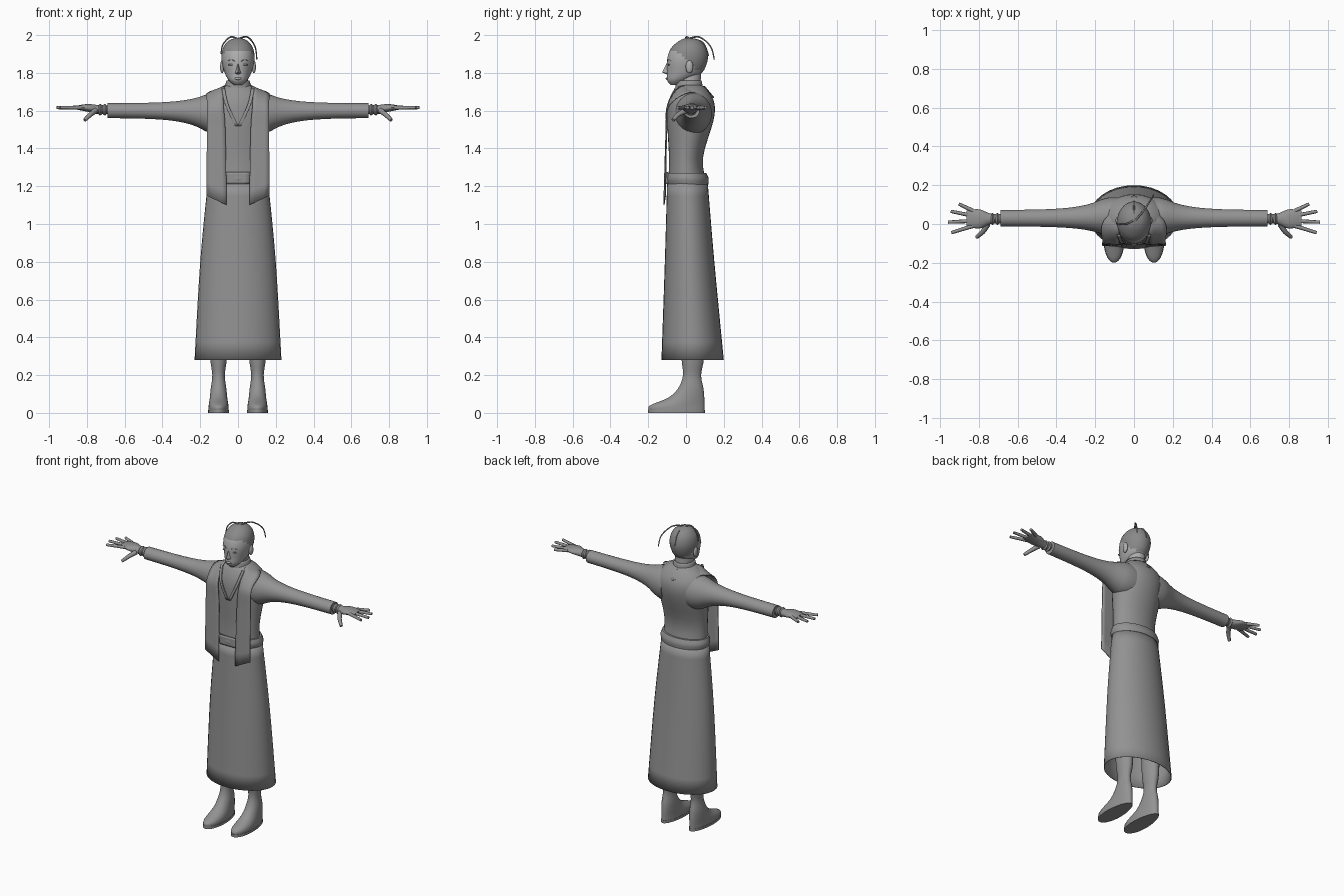
import bpy, bmesh
from math import sin, cos, exp, pi, radians
from mathutils import Matrix, Vector

cube = bpy.data.objects.get("Cube")
if cube:
    bpy.data.objects.remove(cube)


def material(name, value):
    mat = bpy.data.materials.new(name)
    mat.use_nodes = True
    colour = (value, value, value, 1)
    mat.diffuse_color = colour
    mat.node_tree.nodes["Principled BSDF"].inputs["Base Color"].default_value = colour
    return mat


cloth = material("grey cloth", 0.29)
skin = material("light grey skin", 0.42)
hair = material("dark grey hair", 0.25)
meshes = []


def smooth(rows, steps=4):
    """Resample rows of numbers along a curve that passes through each row."""
    rows = [Vector(row) for row in rows]
    result = []
    for i in range(len(rows) - 1):
        start, end = rows[i], rows[i + 1]
        before = rows[max(i - 1, 0)]
        after = rows[min(i + 2, len(rows) - 1)]
        for step in range(steps):
            t = step / steps
            bend_in = (end - before) / 2
            bend_out = (after - start) / 2
            turn = t * t * (3 - 2 * t)
            result.append(start * (1 - turn) + end * turn
                          + bend_in * t * (1 - t) ** 2 - bend_out * t * t * (1 - t))
    return result + [rows[-1]]


def finish(name, bm, mat, thickness=0.0):
    bmesh.ops.recalc_face_normals(bm, faces=bm.faces)
    mesh = bpy.data.meshes.new(name)
    bm.to_mesh(mesh)
    bm.free()
    mesh.materials.append(mat)
    obj = bpy.data.objects.new(name, mesh)
    bpy.context.collection.objects.link(obj)
    if thickness:
        obj.modifiers.new("thickness", "SOLIDIFY").thickness = thickness
    meshes.append(obj)
    return obj


def add_faces(bm, rows, closed):
    """Join neighbouring rows of vertices with quads."""
    for low, high in zip(rows, rows[1:]):
        for i in range(0 if closed else 1, len(low)):
            bm.faces.new((low[i - 1], low[i], high[i], high[i - 1]))


def loft(name, rings, mat=cloth, along_x=False, sides=32, cap=True, side=1, toe=0.0, thickness=0.0):
    """Skin ellipses given as (position, centre a, centre b, radius a, radius b)."""
    bm = bmesh.new()
    loops = []
    for position, centre_a, centre_b, radius_a, radius_b in rings:
        loop = []
        for i in range(sides):
            angle = 2 * pi * i / sides
            a = centre_a + radius_a * cos(angle) * (1 - toe * sin(angle))
            b = centre_b + radius_b * sin(angle)
            x, y, z = (position, a, b) if along_x else (a, b, position)
            loop.append(bm.verts.new((x * side, y, z)))
        loops.append(loop)
    add_faces(bm, loops, closed=True)
    if cap:
        bm.faces.new(loops[0])
        bm.faces.new(loops[-1])
    return finish(name, bm, mat, thickness)


def upright(name, rows, x=0.0, **options):
    """Loft upwards through rows of (height, front, back, half width)."""
    rings = [(z, x, (front + back) / 2, width, (back - front) / 2)
             for z, front, back, width in smooth(rows)]
    return loft(name, rings, **options)


def strip(name, inner, outer, side=1, thickness=0.006, columns=5):
    """Cloth strip between two edge paths."""
    bm = bmesh.new()
    rows = []
    for a, b in zip(smooth(inner), smooth(outer)):
        points = [a.lerp(b, i / (columns - 1)) for i in range(columns)]
        rows.append([bm.verts.new((p.x * side, p.y, p.z)) for p in points])
    add_faces(bm, rows, closed=False)
    return finish(name, bm, cloth, thickness)


def ball(name, centre, size, mat):
    bm = bmesh.new()
    place = Matrix.Translation(centre) @ Matrix.Diagonal((*size, 1))
    bmesh.ops.create_uvsphere(bm, u_segments=16, v_segments=10, radius=1, matrix=place)
    return finish(name, bm, mat)


def tube(name, points, radius, mat=cloth, tip=0.6, side=1):
    data = bpy.data.curves.new(name, "CURVE")
    data.dimensions = "3D"
    data.bevel_depth = radius
    data.bevel_resolution = 2
    data.use_fill_caps = True
    line = data.splines.new("POLY")
    path = smooth(points)
    line.points.add(len(path) - 1)
    for i, (point, place) in enumerate(zip(line.points, path)):
        point.co = (place.x * side, place.y, place.z, 1)
        point.radius = 1 + (tip - 1) * i / (len(path) - 1)
    data.materials.append(mat)
    bpy.context.collection.objects.link(bpy.data.objects.new(name, data))


# Skirt, belt and upper robe
upright("skirt", [(0.28, -0.13, 0.2, 0.23), (0.8, -0.112, 0.15, 0.2), (1.22, -0.1, 0.115, 0.16)],
        cap=False, thickness=0.004)
upright("belt", [(1.21, -0.1, 0.118, 0.16), (1.24, -0.107, 0.12, 0.166), (1.27, -0.1, 0.108, 0.157)])
strip("belt_plate", [(-0.065, -0.105, 1.213), (-0.065, -0.105, 1.274)],
      [(0.065, -0.105, 1.213), (0.065, -0.105, 1.274)], thickness=0.009)
upright("robe_top", [(1.2, -0.095, 0.11, 0.15), (1.35, -0.09, 0.09, 0.148), (1.55, -0.1, 0.146, 0.167),
                     (1.64, -0.093, 0.15, 0.167), (1.7, -0.07, 0.12, 0.13), (1.735, -0.045, 0.085, 0.07)])
upright("collar", [(1.7, -0.06, 0.095, 0.08), (1.76, -0.052, 0.082, 0.06)], cap=False, thickness=0.006)
upright("neck", [(1.69, -0.045, 0.075, 0.055), (1.81, -0.04, 0.08, 0.052)], mat=skin)

# Head, with the hair region chosen by the hairline
head = upright("head", [(1.735, -0.08, -0.04, 0.02), (1.76, -0.1, 0.015, 0.048), (1.8, -0.1, 0.085, 0.07),
                        (1.87, -0.1, 0.115, 0.087), (1.93, -0.08, 0.107, 0.08),
                        (1.97, -0.035, 0.075, 0.05), (1.985, 0, 0.03, 0.01)], mat=skin, sides=40)
head.data.materials.append(hair)
for face in head.data.polygons:
    hairline = 1.91 - 0.9 * max(0, face.center.y + 0.045)
    if face.center.z > hairline:
        face.material_index = 1

# Nose and lips
bm = bmesh.new()
bridge, tip, base = [bm.verts.new((0, y, z)) for y, z in ((-0.098, 1.86), (-0.126, 1.803), (-0.098, 1.79))]
for wing_x in (-0.017, 0.017):
    wing = bm.verts.new((wing_x, -0.095, 1.797))
    bm.faces.new((bridge, tip, wing))
    bm.faces.new((tip, base, wing))
finish("nose", bm, skin)
ball("lips", (0, -0.1, 1.77), (0.02, 0.008, 0.007), skin)

# Loose hair strands
strands = {
    "left_strand": [(0, 0.01, 1.98), (0.05, 0.07, 1.99), (0.09, 0.13, 1.94), (0.1, 0.15, 1.87)],
    "right_strand": [(0, 0.02, 1.98), (-0.04, 0, 1.99), (-0.08, 0, 1.95), (-0.09, 0, 1.9)],
    "back_strand": [(0, 0.03, 1.98), (0, 0.09, 1.96), (0, 0.12, 1.89)],
}
for name, path in strands.items():
    tube(name, path, 0.005, hair)

for side, label in ((1, "left_"), (-1, "right_")):
    # Face details
    ball(label + "ear", (side * 0.084, 0.018, 1.832), (0.011, 0.02, 0.034), skin)
    ball(label + "eye", (side * 0.036, -0.09, 1.843), (0.016, 0.005, 0.005), hair)
    tube(label + "brow", [(0.015, -0.1, 1.862), (0.035, -0.093, 1.87), (0.056, -0.08, 1.863)],
         0.002, hair, side=side)

    # Long stole panel, running over the shoulder to the middle of the back
    strip(label + "stole",
          [(0.06, -0.12, 1.1), (0.067, -0.108, 1.5), (0.077, -0.1, 1.63),
           (0.074, -0.03, 1.73), (0, 0.1, 1.73)],
          [(0.166, -0.112, 1.15), (0.165, -0.105, 1.5), (0.163, -0.09, 1.63),
           (0.155, 0.02, 1.7), (0, 0.15, 1.67)], side)
    lapel = [Vector((0.07, -0.06, 1.72)), Vector((0.05, -0.1, 1.63)), Vector((0, -0.104, 1.52))]
    strip(label + "lapel", lapel, [point + Vector((0.017, 0, 0)) for point in lapel], side)

    # Sleeve flaring into the shoulder
    rings = []
    for i in range(16):
        x = 0.09 + 0.04 * i
        flare = min(1, exp((0.15 - x) / 0.11))
        rings.append((x, 0.03 + 0.01 * flare, 1.6 - 0.015 * flare,
                      0.042 + 0.055 * flare, 0.039 + 0.07 * flare))
    loft(label + "sleeve", rings, along_x=True, side=side)

    # Bracelets
    for name, x in (("inner_bracelet", 0.705), ("outer_bracelet", 0.73)):
        rings = [(x + step * 0.009, 0.026, 1.605, radius, radius)
                 for step, radius in ((-1, 0.024), (0, 0.032), (1, 0.024))]
        loft(label + name, rings, along_x=True, side=side, sides=20)

    # Hand with spread fingers
    palm = [(0.68, 0.028, 1.605, 0.024, 0.023), (0.74, 0.027, 1.606, 0.027, 0.024),
            (0.8, 0.026, 1.615, 0.05, 0.02), (0.865, 0.03, 1.616, 0.04, 0.008)]
    loft(label + "palm", smooth(palm), along_x=True, side=side, sides=20)
    for i, finger in enumerate(("little", "ring", "middle", "index")):
        root = Vector((0.83, 0.068 - 0.026 * i, 1.616))
        angle = 0.45 - 0.25 * i
        length = 0.13 - 0.012 * (i - 2) ** 2
        reach = Vector((cos(angle), sin(angle), 0)) * length
        tube(label + finger + "_finger", [root, root + reach], 0.011, tip=0.75, side=side)
    tube(label + "thumb", [(0.755, 0, 1.6), (0.78, -0.04, 1.58), (0.812, -0.068, 1.55)], 0.016, side=side)

    # Boot with lower leg, and its sole
    upright(label + "boot", [(0.015, -0.198, 0.098, 0.053), (0.04, -0.19, 0.098, 0.052),
                             (0.08, -0.095, 0.097, 0.046), (0.13, -0.042, 0.092, 0.041),
                             (0.2, -0.016, 0.08, 0.033), (0.29, -0.024, 0.095, 0.044),
                             (0.45, -0.03, 0.1, 0.05)], x=side * 0.103, toe=0.12)
    upright(label + "sole", [(0, -0.2, 0.1, 0.055), (0.016, -0.2, 0.1, 0.055)], x=side * 0.103, toe=0.12)

# Smooth shading with crisp edges
bpy.ops.object.select_all(action="DESELECT")
for obj in meshes:
    obj.select_set(True)
bpy.context.view_layer.objects.active = meshes[0]
bpy.ops.object.shade_smooth_by_angle(angle=radians(45))
